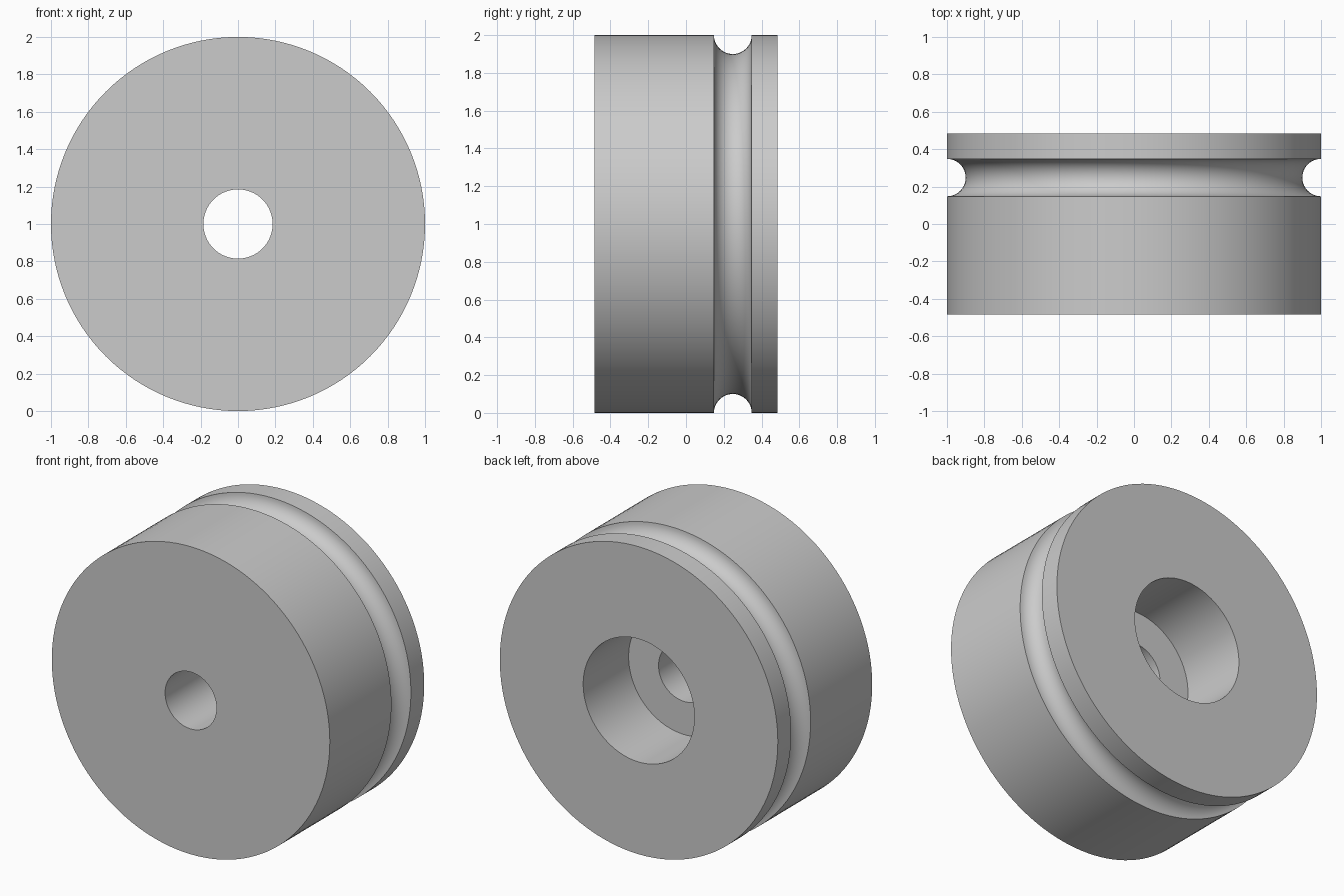
import bpy, bmesh
from math import pi, sin, cos
from mathutils import Matrix, Vector

cube = bpy.data.objects.get("Cube")
if cube:
    bpy.data.objects.remove(cube, do_unlink=True)

OUTER, BORE, COUNTERBORE = 1.0, 0.185, 0.4
HALF_WIDTH, STEP_Y = 0.485, 0.018
GROOVE_Y, GROOVE_R, ARC_STEPS = 0.248, 0.1, 20
SEGMENTS = 128

# Plain grey metal
grey = bpy.data.materials.new("grey_metal")
grey.use_nodes = True
colour = (0.6, 0.6, 0.6, 1)
grey.diffuse_color = colour
grey.node_tree.nodes["Principled BSDF"].inputs["Base Color"].default_value = colour

# Half section as (radius, y): front face, rim, round groove, back face, stepped bore
profile = [(BORE, -HALF_WIDTH), (OUTER, -HALF_WIDTH)]
for i in range(ARC_STEPS + 1):
    a = pi * i / ARC_STEPS
    profile.append((OUTER - GROOVE_R * sin(a), GROOVE_Y - GROOVE_R * cos(a)))
profile += [(OUTER, HALF_WIDTH), (COUNTERBORE, HALF_WIDTH),
            (COUNTERBORE, STEP_Y), (BORE, STEP_Y)]

# Revolve the closed section around the y axis
bm = bmesh.new()
rings = []
for s in range(SEGMENTS):
    turn = Matrix.Rotation(2 * pi * s / SEGMENTS, 3, 'Y')
    rings.append([bm.verts.new(turn @ Vector((r, y, 0)) + Vector((0, 0, OUTER)))
                  for r, y in profile])
for s, ring in enumerate(rings):
    after = rings[(s + 1) % SEGMENTS]
    for j in range(len(profile)):
        k = (j + 1) % len(profile)
        bm.faces.new((ring[j], ring[k], after[k], after[j]))
bmesh.ops.recalc_face_normals(bm, faces=bm.faces)

mesh = bpy.data.meshes.new("grooved_wheel")
bm.to_mesh(mesh)
bm.free()
mesh.materials.append(grey)
wheel = bpy.data.objects.new("grooved_wheel", mesh)
bpy.context.collection.objects.link(wheel)

# Smooth curved walls, keep the rims crisp
bpy.ops.object.select_all(action='DESELECT')
wheel.select_set(True)
bpy.context.view_layer.objects.active = wheel
bpy.ops.object.shade_smooth_by_angle(angle=pi / 6)
